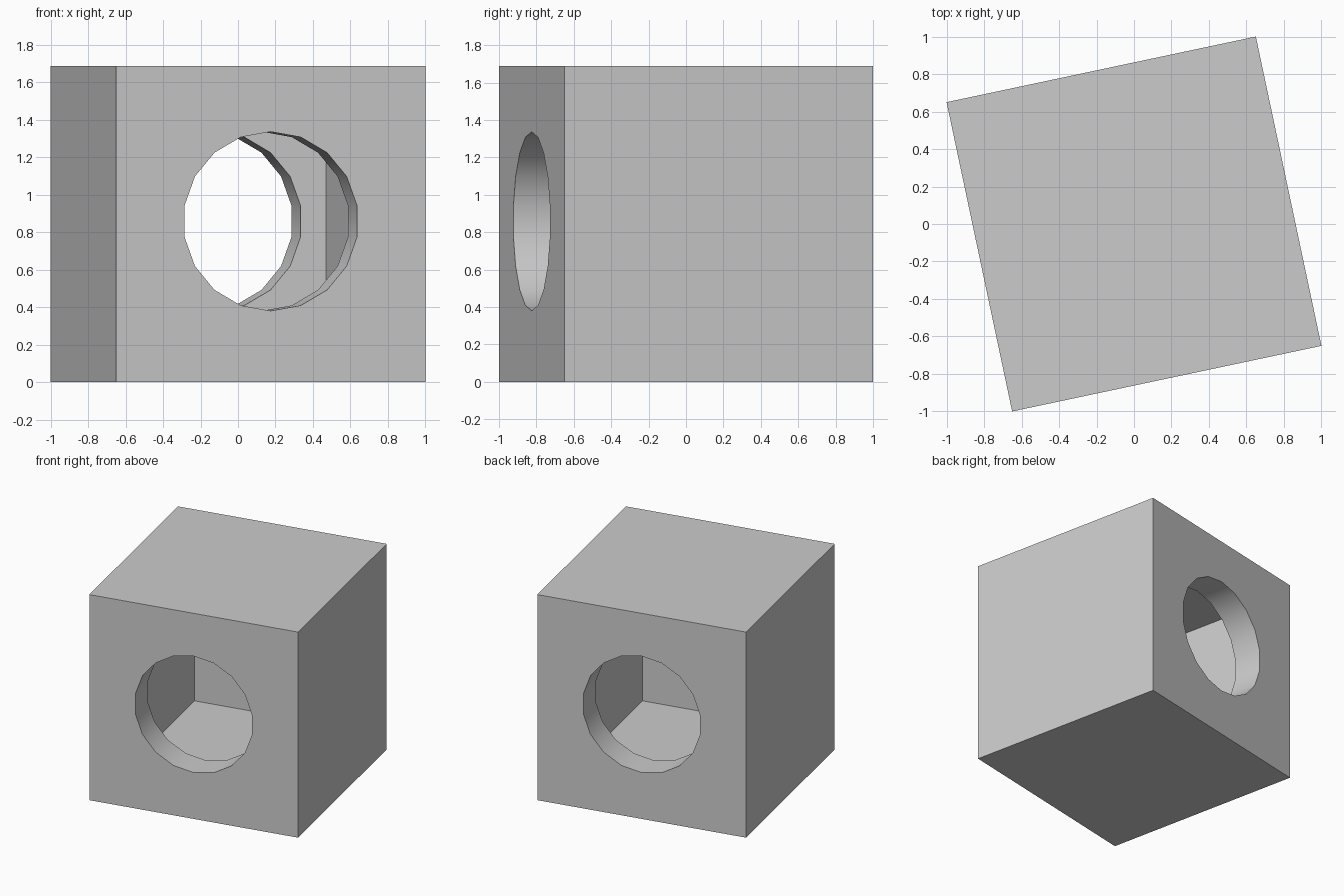
import bpy, math

if "Cube" in bpy.data.objects:
    bpy.data.objects.remove(bpy.data.objects["Cube"])

SIDE = 1.687       # outer cube edge
WALL = 0.234       # wall thickness
TURN = math.atan2(0.35, 1.65)
MID = SIDE / 2


def cube(name, size):
    bpy.ops.mesh.primitive_cube_add(size=size, location=(0, 0, MID), rotation=(0, 0, TURN))
    ob = bpy.context.object
    ob.name = name
    return ob


def cut(target, cutter):
    cutter.hide_render = True
    mod = target.modifiers.new("cut", 'BOOLEAN')
    mod.operation = 'DIFFERENCE'
    mod.solver = 'EXACT'
    mod.object = cutter
    bpy.context.view_layer.objects.active = target
    bpy.ops.object.modifier_apply(modifier=mod.name)
    bpy.data.objects.remove(cutter)


# Hollow cube, turned about the vertical axis
box = cube("hollow_box", SIDE)
cut(box, cube("cavity", SIDE - 2 * WALL))

# 18-sided round opening through the front and back walls, vertex at top
bpy.ops.mesh.primitive_cylinder_add(vertices=18, radius=0.478, depth=3,
                                    location=(0, 0, 0.858),
                                    rotation=(math.pi / 2, 0, TURN))
cut(box, bpy.context.object)

# Smooth rims, sharp box edges
bpy.ops.object.select_all(action='DESELECT')
box.select_set(True)
bpy.context.view_layer.objects.active = box
bpy.ops.object.shade_smooth_by_angle(angle=math.radians(30))
